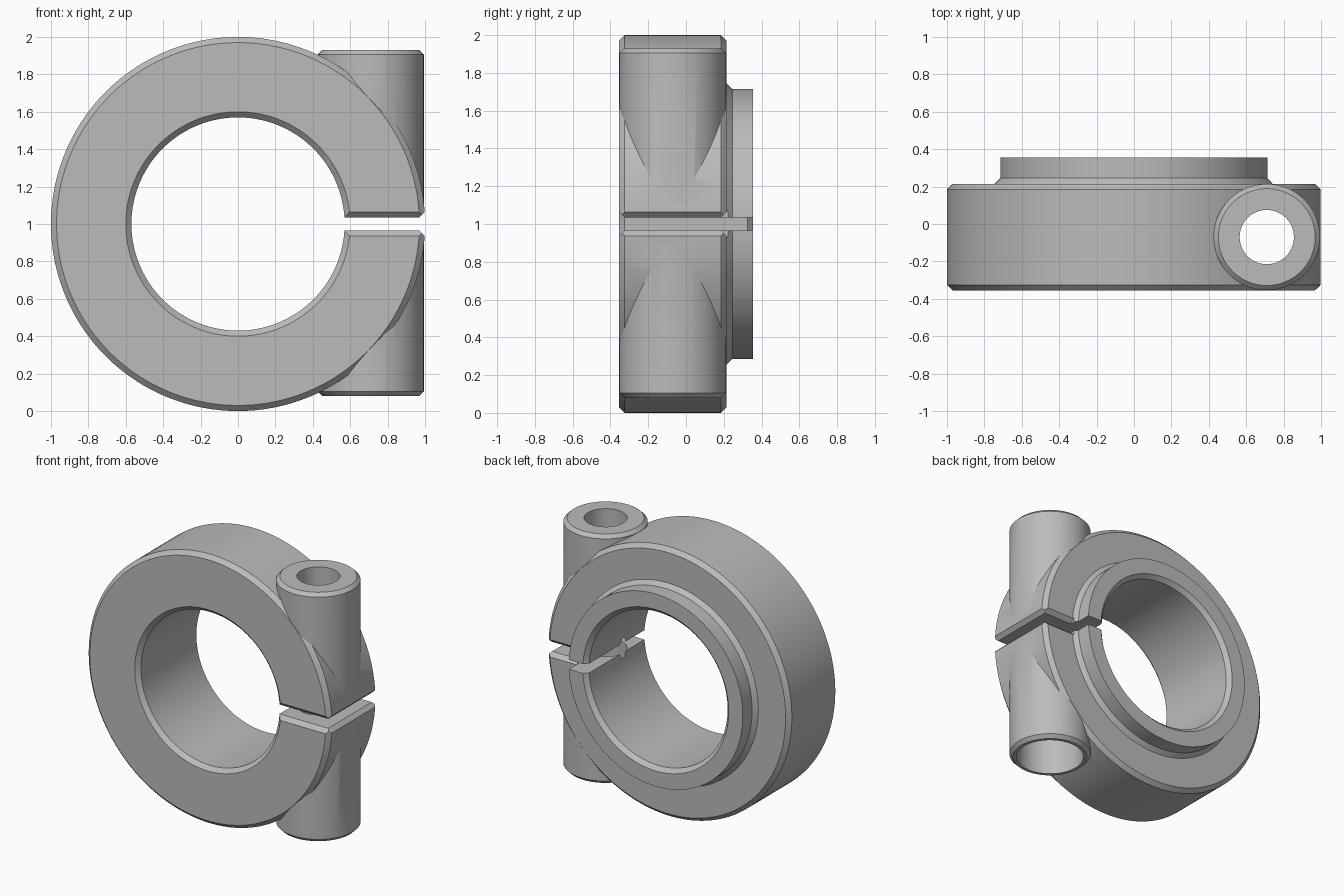
import bpy
import bmesh
import math
from mathutils import Matrix

if "Cube" in bpy.data.objects:
    bpy.data.objects.remove(bpy.data.objects["Cube"], do_unlink=True)

steel = bpy.data.materials.new("steel grey")
GREY = (0.5, 0.5, 0.5, 1)
steel.diffuse_color = GREY
steel.use_nodes = True
steel.node_tree.nodes["Principled BSDF"].inputs["Base Color"].default_value = GREY


def add_object(name, bm, matrix=None):
    """Turn a bmesh into a linked object with the steel material."""
    bmesh.ops.recalc_face_normals(bm, faces=bm.faces)
    mesh = bpy.data.meshes.new(name)
    if matrix:
        bm.transform(matrix)
    bm.to_mesh(mesh)
    bm.free()
    mesh.materials.append(steel)
    obj = bpy.data.objects.new(name, mesh)
    bpy.context.collection.objects.link(obj)
    return obj


def lathe(name, profile, matrix, sides):
    """Closed solid turned about local z from (radius, height) points."""
    bm = bmesh.new()
    rings = []
    for r, h in profile:
        ring = []
        for i in range(sides):
            a = math.tau * (i + 0.5) / sides
            ring.append(bm.verts.new((r * math.cos(a), r * math.sin(a), h)))
        rings.append(ring)
    for low, high in zip(rings, rings[1:]):
        for i in range(sides):
            j = (i + 1) % sides
            bm.faces.new((low[i], low[j], high[j], high[i]))
    bm.faces.new(rings[0])
    bm.faces.new(rings[-1])
    return add_object(name, bm, matrix)


def prism(name, outline, depth):
    """Solid extruded along the None axis of the outline points."""
    bm = bmesh.new()
    ends = [[bm.verts.new([d if c is None else c for c in p]) for p in outline]
            for d in depth]
    bm.faces.new(ends[0])
    bm.faces.new(ends[1])
    n = len(outline)
    for i in range(n):
        j = (i + 1) % n
        bm.faces.new((ends[0][i], ends[0][j], ends[1][j], ends[1][i]))
    return add_object(name, bm)


def combine(target, other, operation):
    """Apply a boolean and drop the helper."""
    mod = target.modifiers.new(operation, 'BOOLEAN')
    mod.operation = operation
    mod.solver = 'EXACT'
    mod.object = other
    other.hide_render = True
    bpy.context.view_layer.objects.active = target
    bpy.ops.object.modifier_apply(modifier=mod.name)
    bpy.data.objects.remove(other, do_unlink=True)


FRONT, BACK, HUB = -0.355, 0.215, 0.355
C = 0.03      # chamfer
GAP = 0.035   # half of the slit
along_y = Matrix.Translation((0, 0, 1)) @ Matrix.Rotation(-math.pi / 2, 4, 'X')
bolt_axis = Matrix.Translation((0.71, -0.07, 0))

# Chamfered clamp ring with the raised hub behind it
clamp = lathe("clamp_collar", [
    (1 - C, FRONT), (1, FRONT + C), (1, BACK - C), (1 - C, BACK),
    (0.745, BACK), (0.715, BACK + C), (0.715, HUB)], along_y, 160)

# Upright bolt boss
boss = lathe("bolt_boss", [
    (0.259, 0.08), (0.284, 0.105), (0.284, 1.905), (0.259, 1.93)], bolt_axis, 72)
combine(clamp, boss, 'UNION')

# Shaft bore, flared at both ends
bore = lathe("bore_cutter", [
    (0.7, FRONT - 0.1), (0.6, FRONT), (0.57, FRONT + C),
    (0.57, HUB - C), (0.6, HUB), (0.7, HUB + 0.1)], along_y, 128)
combine(clamp, bore, 'DIFFERENCE')

# Bolt hole with a counterbore from below
hole = lathe("bolt_cutter", [
    (0.235, -0.1), (0.235, 0.5), (0.145, 0.5), (0.145, 2.1)], bolt_axis, 64)
combine(clamp, hole, 'DIFFERENCE')

# Slit, then its chamfers at the front, back and outer edges
slit = prism("slit_cutter", [(0.3, None, 1 - GAP), (1.2, None, 1 - GAP),
                             (1.2, None, 1 + GAP), (0.3, None, 1 + GAP)], (-1, 1))
combine(clamp, slit, 'DIFFERENCE')


def flare(edge, sign):
    """Wedge outline opening outward from an edge position."""
    far = edge + sign * 0.1
    return [(edge, 1 - GAP), (far, 0.9 - GAP), (far, 1.1 + GAP), (edge, 1 + GAP)]


for edge, sign, start in ((FRONT + C, -1, 0.3), (BACK - C, 1, 0.735)):
    wedge = prism("edge_cutter", [(None, y, z) for y, z in flare(edge, sign)],
                  (start, 1.2))
    combine(clamp, wedge, 'DIFFERENCE')
wedge = prism("edge_cutter", [(x, None, z) for x, z in flare(1 - C, 1)], (-1, 1))
combine(clamp, wedge, 'DIFFERENCE')

# Smooth round walls, crisp chamfers
bpy.ops.object.select_all(action='DESELECT')
clamp.select_set(True)
bpy.context.view_layer.objects.active = clamp
bpy.ops.object.shade_smooth_by_angle(angle=math.radians(25))
